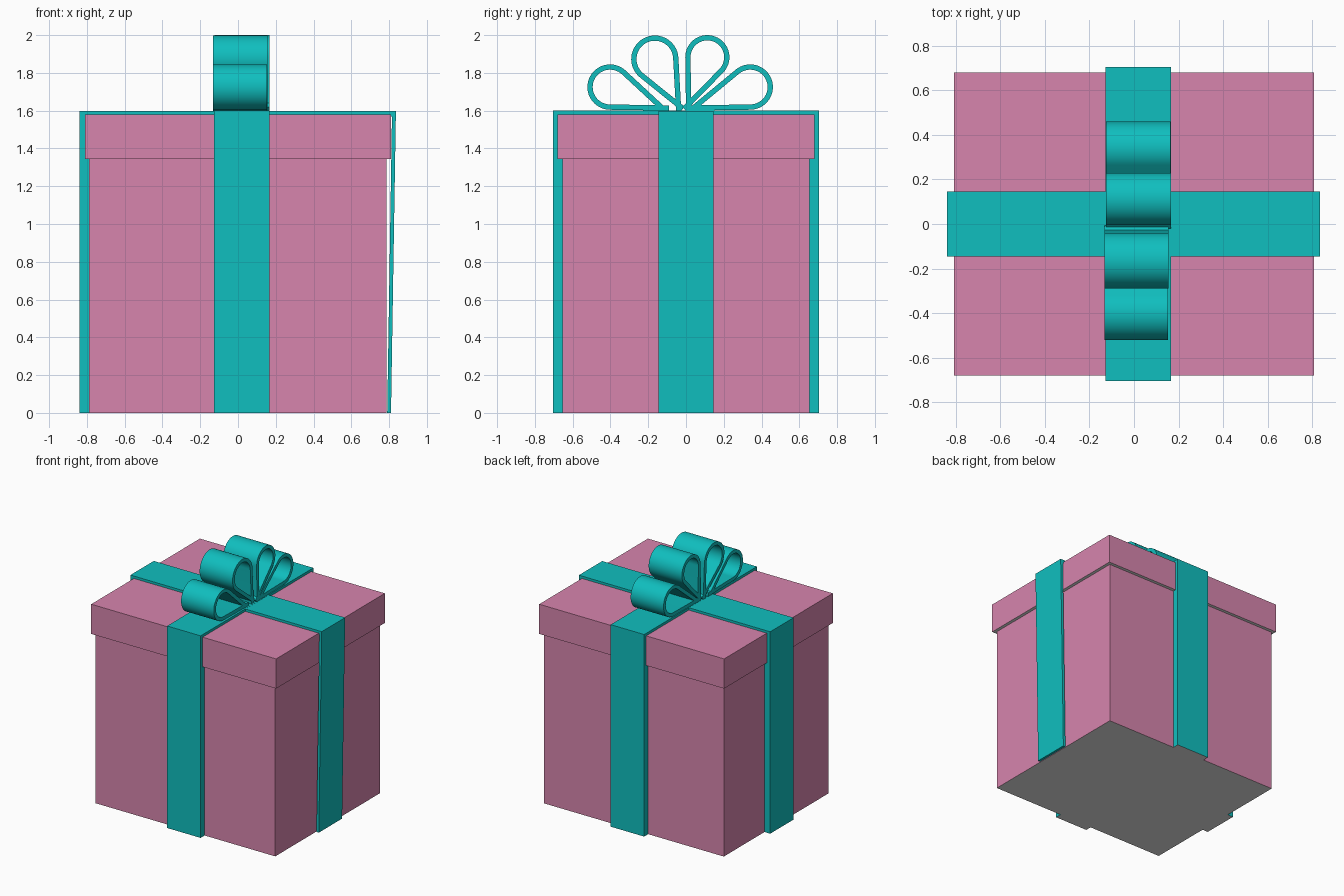
import bpy, math
from mathutils import Vector

cube = bpy.data.objects.get("Cube")
if cube:
    bpy.data.objects.remove(cube, do_unlink=True)


def material(name, rgb):
    m = bpy.data.materials.new(name)
    m.use_nodes = True
    colour = (*rgb, 1)
    m.diffuse_color = colour
    m.node_tree.nodes["Principled BSDF"].inputs["Base Color"].default_value = colour
    return m


PINK = material("pink", (0.68, 0.235, 0.42))
TEAL = material("teal", (0.005, 0.52, 0.52))
GREY = material("plain grey", (0.8, 0.8, 0.8))


def build(name, verts, faces, mat):
    mesh = bpy.data.meshes.new(name)
    mesh.from_pydata(verts, [], faces)
    mesh.materials.append(mat)
    mesh.materials.append(GREY)
    obj = bpy.data.objects.new(name, mesh)
    bpy.context.collection.objects.link(obj)
    # Make all normals point outward
    bpy.ops.object.select_all(action='DESELECT')
    obj.select_set(True)
    bpy.context.view_layer.objects.active = obj
    bpy.ops.object.mode_set(mode='EDIT')
    bpy.ops.mesh.select_all(action='SELECT')
    bpy.ops.mesh.normals_make_consistent(inside=False)
    bpy.ops.object.mode_set(mode='OBJECT')
    return obj


def prism(name, profile, lo, hi, mat, along_x=False):
    """Extrude a (horizontal, z) profile across the other horizontal axis."""
    n = len(profile)
    verts = [(d, h, z) if along_x else (h, d, z) for d in (lo, hi) for h, z in profile]
    faces = [list(range(n)), list(range(2 * n - 1, n - 1, -1))]
    faces += [(i, (i + 1) % n, (i + 1) % n + n, i + n) for i in range(n)]
    return build(name, verts, faces, mat)


def grey_underside(obj, z, max_x=1.0):
    for f in obj.data.polygons:
        if f.normal.z < -0.9 and abs(f.center.z - z) < 0.01 and f.center.x < max_x:
            f.material_index = 1


def rect(a, b, z0, z1):
    return [(a, z0), (a, z1), (b, z1), (b, z0)]


LID_Z, TOP = 1.345, 1.60

# Box body and lid
body = prism("box_body", rect(-0.79, 0.785, 0, 1.4), -0.655, 0.655, PINK)
grey_underside(body, 0)
lid = prism("box_lid", rect(-0.81, 0.81, LID_Z, 1.58), -0.68, 0.68, PINK)
grey_underside(lid, LID_Z)

# Ribbon running front to back
band = [(-0.705, 0), (-0.705, TOP), (0.705, TOP), (0.705, 0),
        (0.65, 0), (0.65, 1.57), (-0.65, 1.57), (-0.65, 0)]
ribbon = prism("ribbon_front_to_back", band, -0.127, 0.166, TEAL, along_x=True)
grey_underside(ribbon, 0)

# Ribbon running side to side, with one leg hanging loose
band = [(-0.84, 0), (-0.84, TOP - 0.001), (0.836, TOP - 0.001), (0.81, 0),
        (0.79, 0), (0.815, 1.57), (-0.785, 1.57), (-0.785, 0)]
ribbon = prism("ribbon_side_to_side", band, -0.146, 0.146, TEAL)
grey_underside(ribbon, 0, max_x=0.5)


def bow_loop(name, tip_y, centre, radius, x0, x1, thick=0.028, steps=32):
    """Teardrop strip: two tangent lines from the tip joined by an arc."""
    tip, c = Vector((tip_y, TOP)), Vector(centre)
    d = c - tip
    axis = math.atan2(d.y, d.x)
    sweep = math.pi / 2 + math.asin(radius / d.length)
    angles = [axis - sweep + 2 * sweep * i / steps for i in range(steps + 1)]
    normals = [Vector((math.cos(a), math.sin(a))) for a in angles]
    outer = [tip] + [c + n * radius for n in normals] + [tip]
    normals = [normals[0]] + normals + [normals[-1]]
    verts = []
    for p, n in zip(outer, normals):
        q = p - n * thick
        verts += [(x0, *p), (x1, *p), (x1, *q), (x0, *q)]
    last = len(verts) - 4
    faces = [(0, 1, 2, 3), (last + 3, last + 2, last + 1, last)]
    for r in range(0, last, 4):
        faces += [(r + k, r + (k + 1) % 4, r + 4 + (k + 1) % 4, r + 4 + k) for k in range(4)]
    build(name, verts, faces, TEAL)
    bpy.ops.object.shade_smooth_by_angle(angle=math.radians(35))


# Bow loops fanned out from the crossing
bow_loop("bow_back_outer", 0.0, (0.34, 1.725), 0.12, -0.125, 0.163)
bow_loop("bow_back_inner", 0.0, (0.113, 1.883), 0.117, -0.125, 0.166)
bow_loop("bow_front_inner", -0.025, (-0.165, 1.873), 0.125, -0.133, 0.155)
bow_loop("bow_front_outer", -0.09, (-0.402, 1.725), 0.12, -0.133, 0.153)
